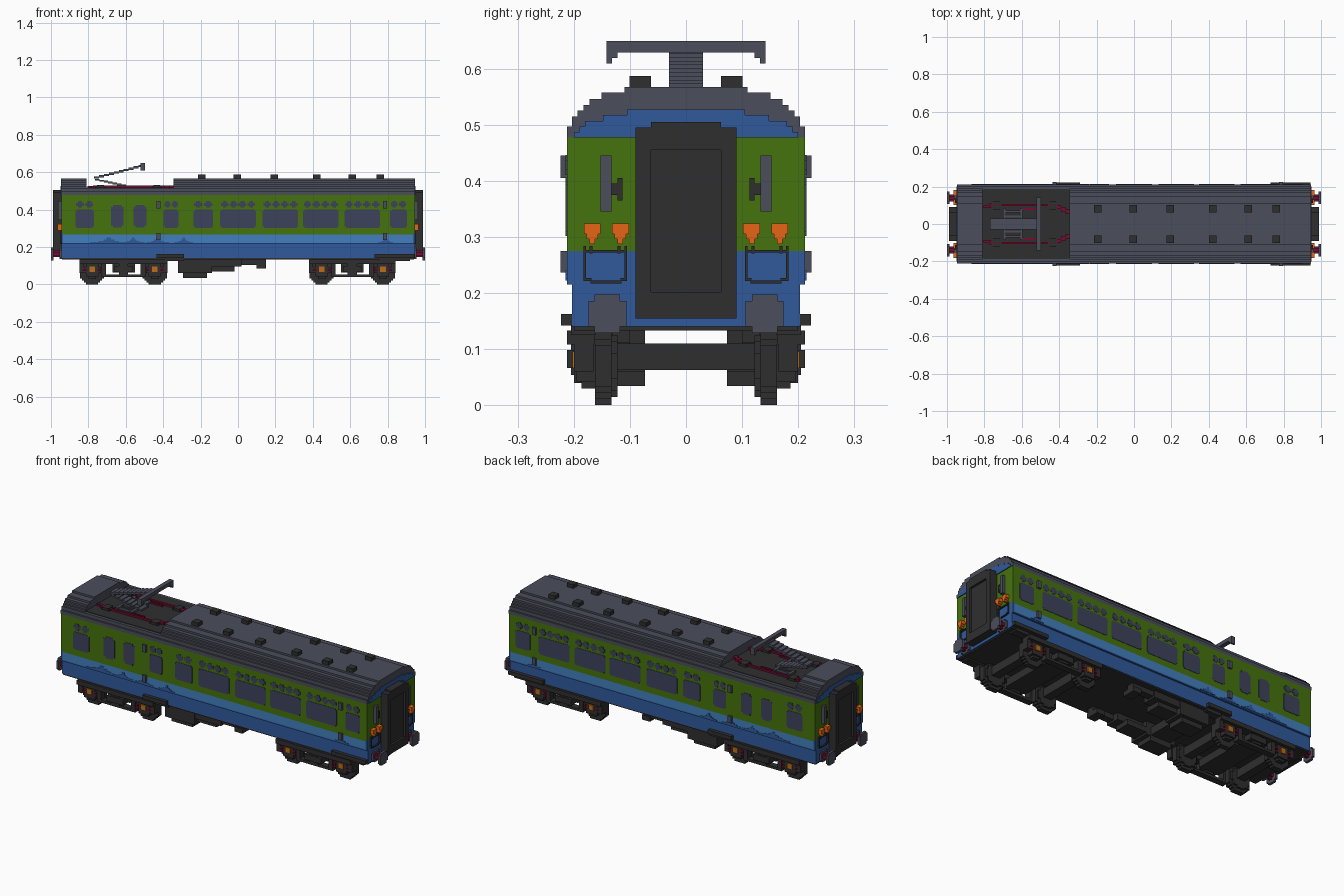
import bpy, bmesh, math

if "Cube" in bpy.data.objects:
    bpy.data.objects.remove(bpy.data.objects["Cube"], do_unlink=True)


def material(name, rgb):
    m = bpy.data.materials.new(name)
    m.use_nodes = True
    m.diffuse_color = (*rgb, 1)
    bsdf = m.node_tree.nodes["Principled BSDF"]
    bsdf.inputs["Base Color"].default_value = (*rgb, 1)
    bsdf.inputs["Roughness"].default_value = 0.8
    return m


GREEN = material("green", (0.060, 0.170, 0.004))
BLUE = material("blue", (0.029, 0.100, 0.330))
SKY = material("light_blue", (0.054, 0.212, 0.510))
SLATE = material("slate_grey", (0.070, 0.077, 0.105))
DARK = material("charcoal", (0.028, 0.028, 0.028))
GLASS = material("window_glass", (0.047, 0.054, 0.105))
ORANGE = material("orange", (0.80, 0.130, 0.008))
OCHRE = material("ochre", (0.52, 0.150, 0.010))
RED = material("dark_red", (0.170, 0.004, 0.028))
V = 0.0106  # block size used for stepped shapes


def prism(pts, axis, a, b):
    """Outline swept along x (pts are y,z) or along y (pts are x,z)."""
    return (pts, axis, a, b)


def box(x0, x1, y0, y1, z0, z1):
    return prism([(y0, z0), (y1, z0), (y1, z1), (y0, z1)], "x", x0, x1)


def stepped(steps, z0, c=0.0):
    """Symmetric stair-edged outline from (half width, top height) rows."""
    right, z = [], z0
    for hw, top in steps:
        right += [(hw, z), (hw, top)]
        z = top
    return [(c + u, w) for u, w in right] + [(c - u, w) for u, w in reversed(right)]


def disc(c, zc, r):
    """Stair-edged circle outline."""
    n = max(2, round(2 * r / V))
    h = 2 * r / n
    rows = []
    for i in range(n):
        d = -r + (i + 0.5) * h
        rows.append((max(h, round(math.sqrt(r * r - d * d) / h) * h), zc - r + (i + 1) * h))
    return stepped(rows, zc - r, c)


def build(name, mat, parts, mirror=""):
    bm = bmesh.new()
    for pts, axis, a, b in parts:
        loops = []
        for s in (a, b):
            loops.append([bm.verts.new((s, u, w) if axis == "x" else (u, s, w)) for u, w in pts])
        n = len(pts)
        bm.faces.new(loops[0])
        bm.faces.new(loops[1])
        for i in range(n):
            j = (i + 1) % n
            bm.faces.new((loops[0][i], loops[0][j], loops[1][j], loops[1][i]))
    bmesh.ops.recalc_face_normals(bm, faces=bm.faces[:])
    mesh = bpy.data.meshes.new(name)
    bm.to_mesh(mesh)
    bm.free()
    mesh.materials.append(mat)
    ob = bpy.data.objects.new(name, mesh)
    bpy.context.collection.objects.link(ob)
    if mirror:
        mod = ob.modifiers.new("Mirror", "MIRROR")
        mod.use_axis = ["X" in mirror, "Y" in mirror, False]
        mod.use_mirror_merge = False
    return ob


def stair(p, q, y0, y1, t, n):
    """Sloping bar made of n overlapping blocks between two (x, z) points."""
    dx, dz = (q[0] - p[0]) / n, (q[1] - p[1]) / n
    out = []
    for i in range(n):
        xa, xb = sorted((p[0] + dx * i, p[0] + dx * (i + 1)))
        z = p[1] + dz * (i + 0.5)
        out.append(box(xa, xb, y0, y1, z - t / 2, z + t / 2))
    return out


# Body walls in coloured layers
build("floor", DARK, [box(-.94, .94, -.2, .2, .133, .14)])
build("lower_walls", BLUE, [prism(stepped([(.203, .215), (.2125, .222)], .14), "x", -.935, .935)])
build("stripe_walls", SKY, [box(-.935, .935, -.2125, .2125, .222, .267)])
build("upper_walls", GREEN, [box(-.935, .935, -.2125, .2125, .267, .477)])

# End walls
build("end_lower_panel", BLUE, [prism(stepped([(.203, .215), (.2125, .275)], .14), "x", .935, .945)], "X")
build("end_upper_panel", GREEN, [box(.935, .945, -.2125, .2125, .275, .477)], "X")
build("end_arch", BLUE, [prism(stepped([(.2, .487), (.19, .497), (.18, .507), (.148, .517),
                                        (.105, .527)], .477), "x", .935, .95)], "X")

# Stepped roof, with a low section for the current collector
ROOF = [(.2125, .497), (.203, .515), (.193, .525), (.183, .535), (.172, .546), (.151, .557), (.11, .567)]
build("roof", SLATE, [prism(stepped(ROOF, .477), "x", -.345, .947),
                      prism(stepped(ROOF, .477), "x", -.947, -.81),
                      prism(stepped(ROOF[:2], .477), "x", -.81, -.345)])
build("roof_well_floor", DARK, [box(-.81, -.345, -.187, .187, .51, .518)])
build("roof_vents", DARK, [box(x - .02, x + .02, .062, .101, .565, .587)
                           for x in (-.195, -.003, .195, .42, .61, .76)], "Y")

# Side windows: stair-cornered plates on the wall
def pane(x0, x1, z0, z1, c=.007):
    c, hw = min(c, (x1 - x0) / 4), (x1 - x0) / 2
    return prism(stepped([(hw - c, z0 + c), (hw, z1 - c), (hw - c, z1)], z0, (x0 + x1) / 2),
                 "y", .208, .2145)


panes = [pane(-.68, -.612, .305, .425, .011), pane(-.558, -.49, .305, .425, .011)]
for x0, x1, count in ((-.87, -.77, 2), (-.397, -.318, 2), (-.238, -.133, 2), (-.095, .095, 4),
                      (.132, .322, 4), (.348, .538, 4), (.57, .76, 4), (.813, .903, 2)):
    panes.append(pane(x0, x1, .302, .400))
    w = (x1 - x0) / count
    panes += [pane(x0 + i * w + .004, x0 + (i + 1) * w - .004, .410, .446, .01) for i in range(count)]
build("side_windows", GLASS, panes, "Y")

# Dark wave shapes rising into the stripe
build("stripe_waves", BLUE, [prism(stepped([(w, .227), (w * .55, .233), (w * .3, .24), (w * .12, .252)],
                                           .222, x), "y", .208, .2145)
                             for x, w in ((-.69, .10), (-.56, .06), (-.43, .06), (-.29, .05), (.79, .04))], "Y")

# Side brackets and door steps
build("side_brackets", SLATE, [box(x - .011, x + .011, .21, .2235, z0, z1)
                               for x in (-.425, .785) for z0, z1 in ((.405, .445), (.237, .275))], "Y")
build("door_steps", DARK, [box(-.435, -.29, .195, .2225, .142, .163), box(.73, .943, .195, .2225, .142, .163),
                           box(-.39, -.29, .16, .205, .125, .142), box(.76, .92, .16, .205, .125, .142)], "Y")

# Gangway frame with a recessed door
build("gangway_frame", DARK, [box(.94, .99, .062, .09, .155, .495), box(.94, .99, -.09, -.062, .155, .495),
                              box(.94, .99, -.062, .062, .155, .202),
                              box(.94, .99, -.062, .062, .455, .505)], "X")
build("gangway_door", DARK, [box(.94, .978, -.062, .062, .202, .455)], "X")

# End fittings
build("end_handrails", SLATE, [box(.944, .962, .133, .152, .345, .445)], "XY")
build("handrail_brackets", DARK, [box(.944, .956, .113, .133, .375, .395),
                                  box(.944, .956, .113, .122, .365, .405)], "XY")
build("end_lamps", ORANGE, [prism(stepped([(.005, .296), (.01, .305), (.015, .324)], .287, y), "x", .944, .966)
                            for y in (.117, .167)], "XY")
build("end_cables", DARK, [box(.944, .953, y, y + .005, z0, .284) for y, z0 in
                           ((.105, .225), (.117, .27), (.167, .27), (.178, .225))]
      + [box(.944, .953, .105, .183, .272, .277), box(.944, .953, .115, .17, .217, .222),
         box(.944, .953, .105, .117, .221, .227), box(.944, .953, .168, .183, .221, .227)], "XY")

# Buffers
build("buffer_stems", RED, [prism(disc(.14, .165, .019), "x", .94, .988)], "XY")
build("buffer_collars", SLATE, [prism(disc(.14, .165, .03), "x", .94, .955)], "XY")
build("buffer_heads", SLATE, [prism(disc(.14, .163, .034), "x", .986, 1.0)], "XY")

# Wheels, axles and axle boxes
WHEELS = (-.78, -.445, .447, .775)
build("wheels", DARK, [prism(disc(x, .07, .07), "y", .133, .162) for x in WHEELS]
      + [prism(disc(x, .07, .055), "y", .122, .133) for x in WHEELS], "Y")
build("axles", DARK, [box(x - .024, x + .024, -.14, .14, .0625, .11) for x in WHEELS])
build("axle_boxes", DARK, [box(x - .033, x + .033, .16, .196, .042, .125) for x in WHEELS]
      + [box(x - .02, x + .02, .16, .186, .03, .042) for x in WHEELS], "Y")
build("axle_caps", OCHRE, [box(x - .015, x + .015, .19, .202, .066, .096) for x in WHEELS], "Y")
build("axle_springs", RED, [box(x + s - .007, x + s + .007, .168, .2, z, z + .012)
                            for x in WHEELS for s in (-.04, .04) for z in (.062, .08)], "Y")

# Bogie side frames
frames = []
for a, b in (WHEELS[:2], WHEELS[2:]):
    m = (a + b) / 2
    frames += [box(a - .068, b + .068, .162, .2125, .108, .133),
               box(a + .05, b - .05, .165, .2, .04, .054),
               box(a + .05, a + .075, .165, .2, .04, .11), box(b - .075, b - .05, .165, .2, .04, .11),
               box(m - .05, m + .05, .165, .2125, .066, .098),
               box(m - .025, m + .025, .16, .205, .054, .11),
               box(a - .068, a - .045, .165, .2, .06, .11), box(b + .045, b + .068, .165, .2, .06, .11)]
build("bogie_side_frames", DARK, frames, "Y")
build("bogie_bolsters", DARK, [box(x - .06, x + .06, -.165, .165, .065, .108) for x in (-.612, .611)])

# Underfloor equipment
build("underfloor_boxes", DARK, [box(-.32, -.14, .073, .185, .06, .134), box(-.295, -.165, .073, .165, .034, .06),
                                 box(-.14, .02, .1, .18, .095, .134), box(-.14, -.02, .073, .16, .07, .1),
                                 box(.02, .15, .13, .17, .105, .134), box(.1, .15, .1, .175, .085, .112)], "Y")
build("underfloor_link", DARK, [box(-.29, -.17, -.08, .08, .065, .108)])

# Roof cables and insulators
build("roof_cables", RED, [box(-.805, -.765, .085, .1, .516, .527), box(-.775, -.715, .095, .11, .516, .53),
                           box(-.715, -.455, .096, .108, .516, .528), box(-.455, -.415, .09, .108, .516, .53),
                           box(-.415, -.39, .08, .1, .516, .53), box(-.39, -.365, .068, .09, .516, .53),
                           box(-.365, -.345, .056, .078, .516, .53), box(-.6, -.52, .076, .086, .516, .526)], "Y")
build("roof_insulators", DARK, [prism(stepped([(.026, .523), (.018, .531)], .516, x), "y", .078, .122)
                                for x in (-.735, -.435)], "Y")

# Current collector
build("collector_base", SLATE, [box(-.70, -.685, .03, .085, .517, .53), box(-.61, -.595, .03, .085, .517, .53),
                                box(-.69, -.60, .062, .072, .517, .53), box(-.69, -.60, .036, .046, .517, .526)], "Y")
build("collector_lower_arm", SLATE, stair((-.765, .562), (-.575, .522), -.03, .03, .01, 8))
build("collector_upper_arm", SLATE, stair((-.77, .568), (-.505, .636), -.03, .03, .012, 10))
build("collector_bar", SLATE, [box(-.522, -.498, -.142, .142, .629, .649), box(-.522, -.498, .122, .142, .619, .63),
                               box(-.522, -.498, -.142, -.122, .619, .63), box(-.522, -.498, .132, .142, .609, .62),
                               box(-.522, -.498, -.142, -.132, .609, .62)])
